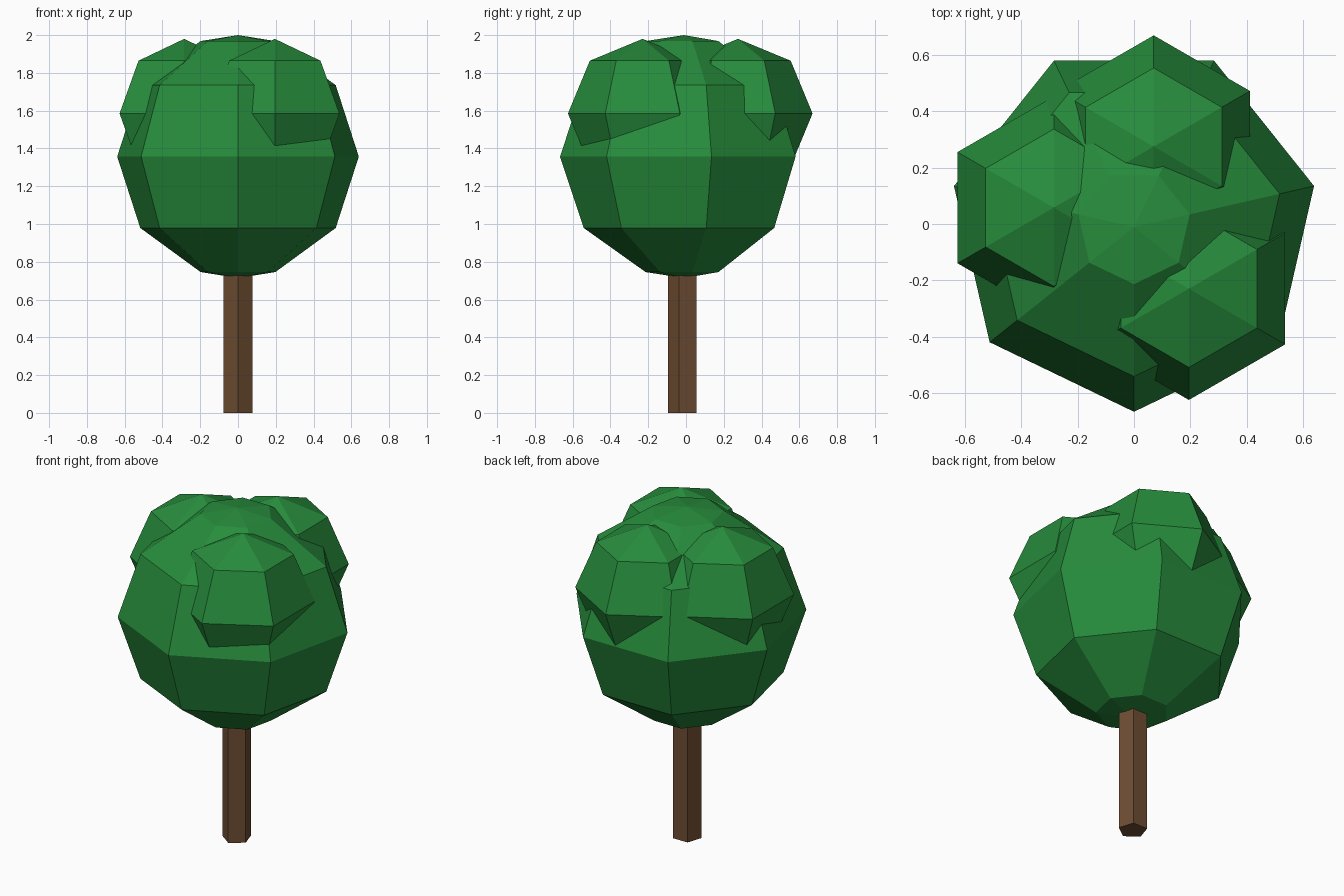
import bpy
import bmesh
from math import sin, cos, radians, tau

cube = bpy.data.objects.get("Cube")
if cube:
    bpy.data.objects.remove(cube, do_unlink=True)


def make_material(name, color):
    mat = bpy.data.materials.new(name)
    mat.use_nodes = True
    mat.diffuse_color = color
    mat.node_tree.nodes["Principled BSDF"].inputs["Base Color"].default_value = color
    return mat


def add_object(name, bm, mat):
    bmesh.ops.recalc_face_normals(bm, faces=bm.faces)
    mesh = bpy.data.meshes.new(name)
    bm.to_mesh(mesh)
    bm.free()
    mesh.materials.append(mat)
    obj = bpy.data.objects.new(name, mesh)
    bpy.context.collection.objects.link(obj)
    return obj


def ring(bm, sides, radius, center, z):
    # Polygon of vertices with one corner pointing to the front
    angles = [tau * i / sides - tau / 4 for i in range(sides)]
    return [bm.verts.new((center[0] + radius * cos(a), center[1] + radius * sin(a), z))
            for a in angles]


def bridge(bm, low, high):
    n = len(low)
    for i in range(n):
        j = (i + 1) % n
        bm.faces.new((low[i], low[j], high[j], high[i]))


def faceted_ball(name, sides, center, radius, height, elevations, mat):
    # Stacked polygon rings closed by a fan at each pole
    x, y, z = center
    bm = bmesh.new()
    rings = [ring(bm, sides, radius * cos(radians(e)), center, z + height * sin(radians(e)))
             for e in elevations]
    for low, high in zip(rings, rings[1:]):
        bridge(bm, low, high)
    for end, tip_z in ((rings[0], z - height), (rings[-1], z + height)):
        tip = bm.verts.new((x, y, tip_z))
        for i in range(sides):
            bm.faces.new((end[i], end[(i + 1) % sides], tip))
    return add_object(name, bm, mat)


leaf_green = make_material("leaf green", (0.02, 0.262, 0.045, 1))
bark_brown = make_material("bark brown", (0.156, 0.074, 0.032, 1))

# Trunk: five-sided post running into the crown
bm = bmesh.new()
bottom = ring(bm, 5, 0.082, (0, -0.012), 0)
top = ring(bm, 5, 0.082, (0, -0.012), 0.76)
bridge(bm, bottom, top)
bm.faces.new(bottom)
bm.faces.new(top)
add_object("trunk", bm, bark_brown)

# Main crown
faceted_ball("main_crown", 7, (0, -0.011, 1.357), 0.656, 0.643,
             (-72, -36, 0, 36, 72), leaf_green)

# Smaller leaf clumps around the upper crown
clumps = {
    "front_leaf_clump": (0.195, -0.23),
    "right_leaf_clump": (-0.285, 0.058),
    "back_leaf_clump": (0.07, 0.275),
}
for name, (x, y) in clumps.items():
    faceted_ball(name, 6, (x, y, 1.585), 0.395, 0.395, (-45, 0, 45), leaf_green)
